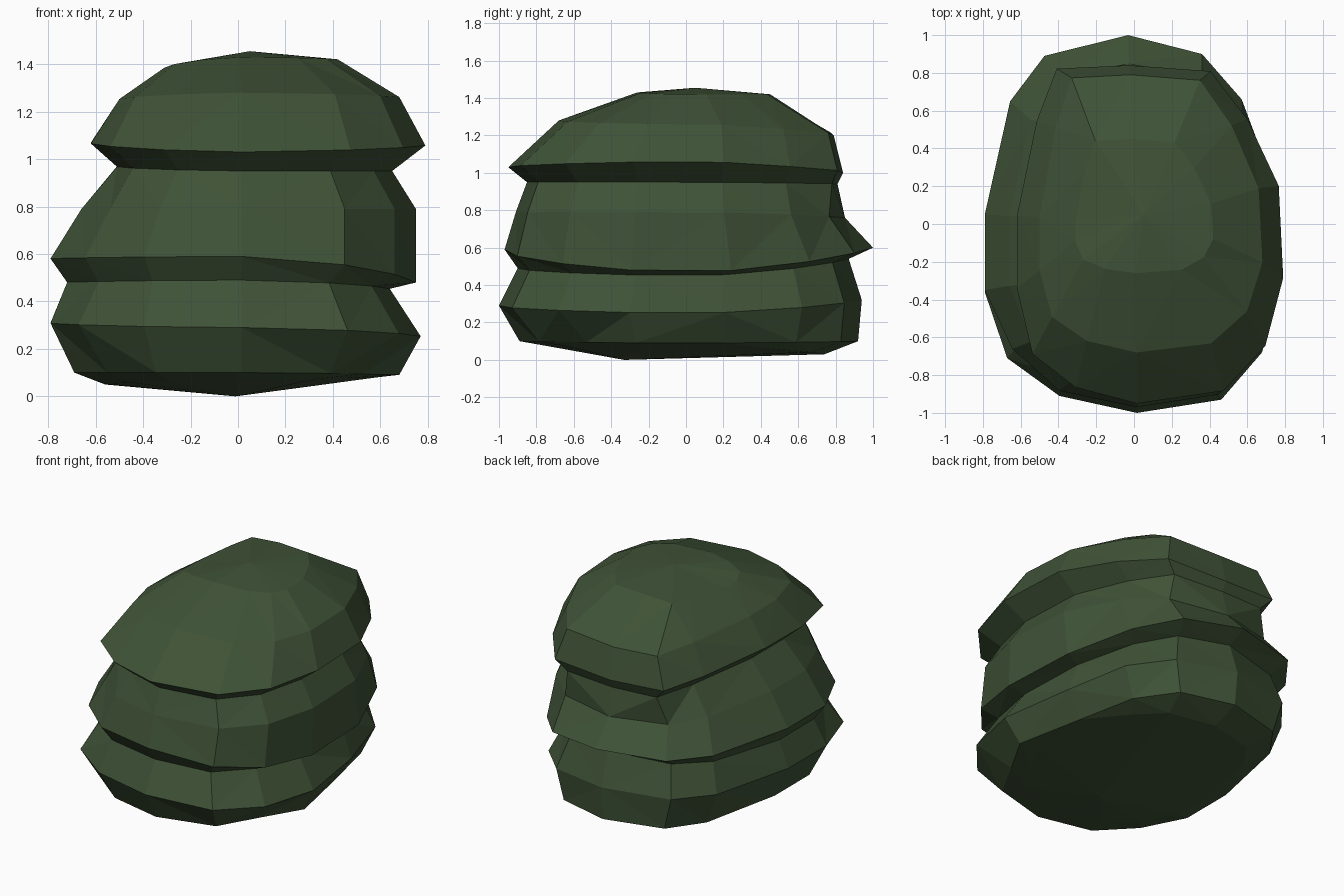
import bpy, bmesh

if "Cube" in bpy.data.objects:
    bpy.data.objects.remove(bpy.data.objects["Cube"])

# Plan outline shared by every layer, in unit extents (counter-clockwise from right)
OUTLINE = [(0.97, 0.24), (0.76, 0.66), (0.48, 0.90), (-0.04, 1.0), (-0.60, 0.89),
           (-0.83, 0.65), (-1.0, 0.05), (-1.0, -0.36), (-0.85, -0.71), (-0.50, -0.91),
           (0.02, -1.0), (0.60, -0.93), (0.88, -0.68), (1.0, -0.30)]

# Corner adjustments per layer: outline index -> radial factor
FOOT = {0: 0.89, 1: 0.97, 8: 0.94, 11: 0.95, 12: 0.88}
BULGE = {0: 0.93}
LEDGE = {8: 0.96}
CAP = {2: 1.07, 4: 1.1, 8: 1.02}

# Each ring: extents (left, right, front, back), heights (left, right, front, back), corners
RINGS = [
    ((0.56, 0.58, 0.72, 0.74), (0.05, 0.08, 0.07, 0.03), FOOT),    # underside
    ((0.69, 0.68, 0.89, 0.92), (0.10, 0.09, 0.10, 0.10), FOOT),    # foot
    ((0.79, 0.77, 1.00, 0.94), (0.31, 0.25, 0.29, 0.32), BULGE),   # lower bulge
    ((0.72, 0.64, 0.90, 0.87), (0.48, 0.45, 0.49, 0.54), LEDGE),   # lower groove
    ((0.79, 0.75, 0.97, 1.00), (0.58, 0.47, 0.59, 0.60), LEDGE),   # middle ledge
    ((0.66, 0.75, 0.91, 0.85), (0.79, 0.79, 0.79, 0.76), LEDGE),   # middle shoulder
    ((0.51, 0.65, 0.85, 0.81), (0.97, 0.95, 0.95, 0.94), CAP),     # upper groove
    ((0.62, 0.79, 0.95, 0.84), (1.07, 1.06, 1.03, 1.00), CAP),     # cap rim
    ((0.50, 0.68, 0.68, 0.79), (1.25, 1.26, 1.28, 1.20), CAP),     # cap shoulder
    ((0.31, 0.42, 0.26, 0.45), (1.38, 1.42, 1.43, 1.42), CAP),     # cap crown
]


def ring_points(extent, height, corners):
    left, right, front, back = extent
    zl, zr, zf, zb = height
    for i, (u, v) in enumerate(OUTLINE):
        k = corners.get(i, 1.0)
        zx, zy = (zr if u > 0 else zl), (zb if v > 0 else zf)
        z = (zx * u * u + zy * v * v) / (u * u + v * v)
        yield (k * u * (right if u > 0 else left), k * v * (back if v > 0 else front), z)


# Layered boulder: loft the rings, then close both ends with fans
bm = bmesh.new()
loops = [[bm.verts.new(p) for p in ring_points(*r)] for r in RINGS]
n = len(OUTLINE)
for low, high in zip(loops, loops[1:]):
    for i in range(n):
        j = (i + 1) % n
        bm.faces.new((low[i], low[j], high[j], high[i]))
base = bm.verts.new((-0.01, -0.33, 0.0))
peak = bm.verts.new((0.05, 0.05, 1.455))
for i in range(n):
    j = (i + 1) % n
    bm.faces.new((base, loops[0][j], loops[0][i]))
    bm.faces.new((peak, loops[-1][i], loops[-1][j]))
bmesh.ops.triangulate(bm, faces=bm.faces[:])
bmesh.ops.recalc_face_normals(bm, faces=bm.faces[:])

mesh = bpy.data.meshes.new("layered_boulder")
bm.to_mesh(mesh)
bm.free()
boulder = bpy.data.objects.new("layered_boulder", mesh)
bpy.context.collection.objects.link(boulder)

# Dark moss green
moss = bpy.data.materials.new("moss_green")
moss.diffuse_color = (0.05, 0.085, 0.038, 1)
moss.use_nodes = True
moss.node_tree.nodes["Principled BSDF"].inputs["Base Color"].default_value = moss.diffuse_color
mesh.materials.append(moss)
